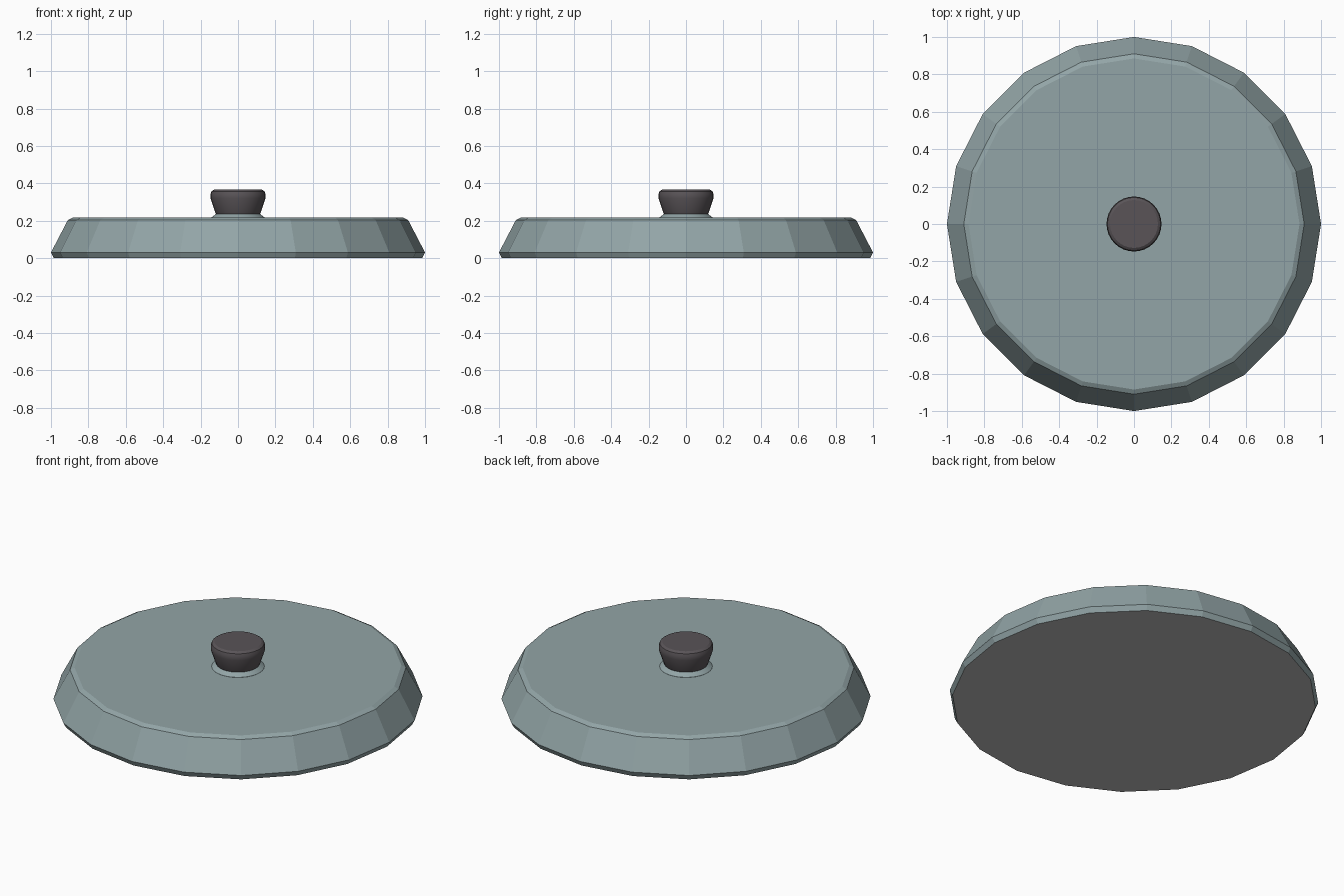
import bpy, bmesh, math

if "Cube" in bpy.data.objects:
    bpy.data.objects.remove(bpy.data.objects["Cube"])


def material(name, rgb):
    m = bpy.data.materials.new(name)
    m.diffuse_color = (*rgb, 1)
    m.use_nodes = True
    m.node_tree.nodes["Principled BSDF"].inputs["Base Color"].default_value = m.diffuse_color
    return m


steel = material("blue_grey_enamel", (0.29, 0.375, 0.385))
dark = material("dark_knob", (0.10, 0.088, 0.096))
under = material("underside_grey", (0.5, 0.5, 0.5))


def lathe(name, profile, sides, mats, smooth=False):
    """Closed solid of revolution from (radius, height) points, bottom to top."""
    bm = bmesh.new()
    rings = []
    for r, z in profile:
        rings.append([bm.verts.new((r * math.cos(2 * math.pi * i / sides),
                                    r * math.sin(2 * math.pi * i / sides), z))
                      for i in range(sides)])
    for a, b in zip(rings, rings[1:]):
        for i in range(sides):
            j = (i + 1) % sides
            bm.faces.new((a[i], a[j], b[j], b[i]))
    bottom = bm.faces.new(rings[0][::-1])
    bm.faces.new(rings[-1])
    bottom.material_index = len(mats) - 1
    me = bpy.data.meshes.new(name)
    bm.to_mesh(me)
    bm.free()
    for m in mats:
        me.materials.append(m)
    ob = bpy.data.objects.new(name, me)
    bpy.context.collection.objects.link(ob)
    if smooth:
        bpy.ops.object.select_all(action='DESELECT')
        ob.select_set(True)
        bpy.context.view_layer.objects.active = ob
        bpy.ops.object.shade_smooth_by_angle(angle=math.radians(30))
    return ob


# 20-sided lid with a thin rim, sloped wall and chamfered top edge
lathe("lid", [(0.985, 0), (1.0, 0.03), (0.91, 0.203), (0.885, 0.216)],
      20, [steel, under])

# Low collar under the knob
lathe("knob_collar", [(0.143, 0.21), (0.143, 0.217), (0.115, 0.238)], 32, [steel], True)

# Flared knob with rounded top edge
lathe("knob", [(0.116, 0.232), (0.122, 0.245), (0.147, 0.32), (0.147, 0.342),
               (0.142, 0.357), (0.128, 0.366)], 32, [dark], True)
